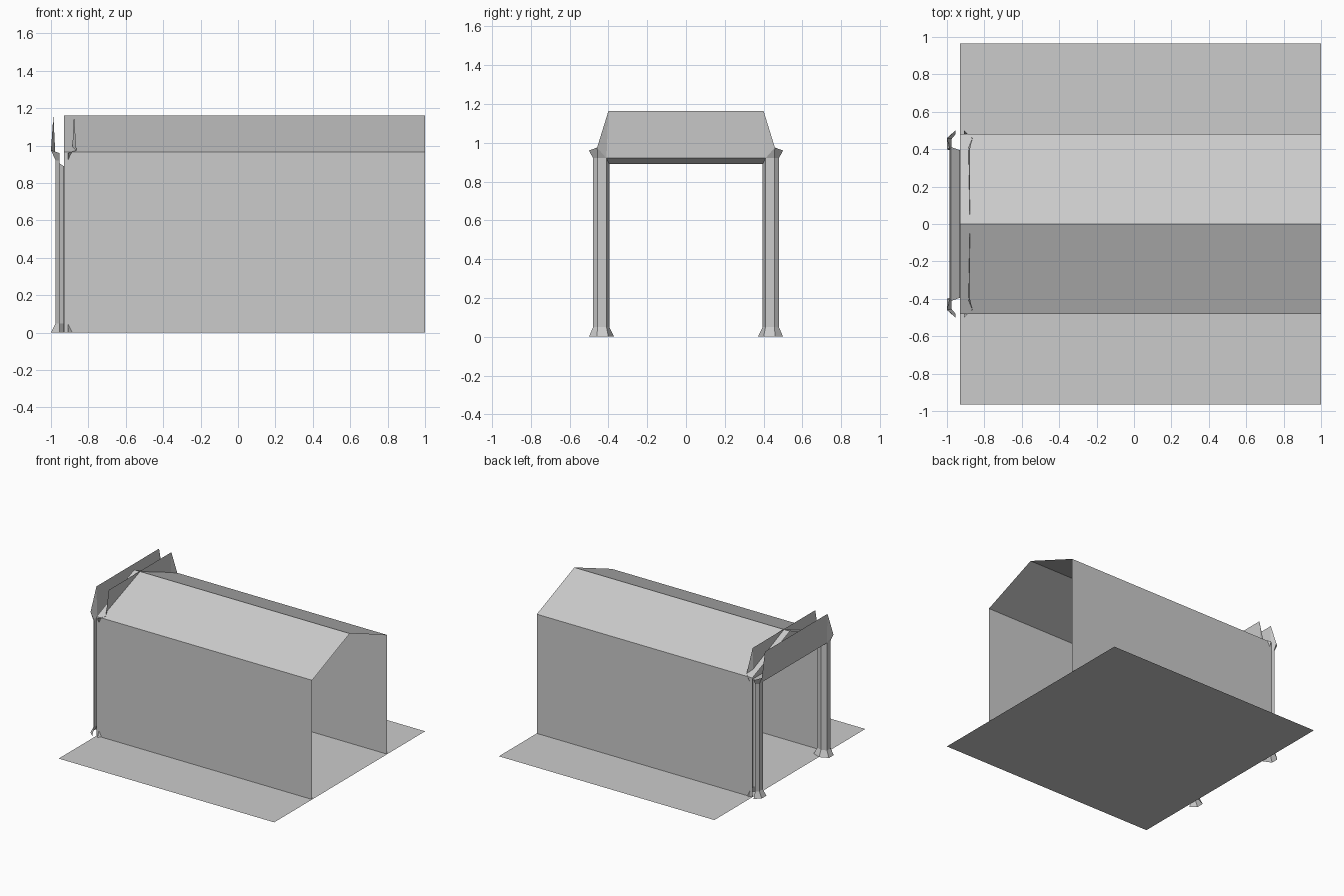
import bpy
import bmesh

cube = bpy.data.objects.get("Cube")
if cube:
    bpy.data.objects.remove(cube)

grey = bpy.data.materials.new("plain_grey")
grey.use_nodes = True
grey.diffuse_color = (0.6, 0.6, 0.6, 1)
grey.node_tree.nodes["Principled BSDF"].inputs["Base Color"].default_value = (0.6, 0.6, 0.6, 1)

FRAME_X = -0.932          # middle plane of the door frame
BACK, FRONT = -0.93, 1.0  # ends of the tunnel along x
EAVE, RIDGE, HALF = 0.965, 1.16, 0.48


def make_sheet(name, polygons, mirror=(False, False), x=0.0):
    """Object of flat sheets; mirror reflects it in its own x and y planes."""
    bm = bmesh.new()
    for poly in polygons:
        bm.faces.new([bm.verts.new(p) for p in poly])
    bmesh.ops.remove_doubles(bm, verts=bm.verts, dist=0.0001)
    bmesh.ops.recalc_face_normals(bm, faces=bm.faces)
    mesh = bpy.data.meshes.new(name)
    bm.to_mesh(mesh)
    bm.free()
    mesh.materials.append(grey)
    obj = bpy.data.objects.new(name, mesh)
    obj.location.x = x
    bpy.context.collection.objects.link(obj)
    if any(mirror):
        mod = obj.modifiers.new("mirror", 'MIRROR')
        mod.use_axis = (mirror[0], mirror[1], False)
        mod.merge_threshold = 0.0001
    return obj


def strip(lower, upper):
    """Quads joining two rows of points."""
    return [(lower[i], lower[i + 1], upper[i + 1], upper[i])
            for i in range(len(lower) - 1)]


def extrude_x(profile):
    return strip([(BACK, y, z) for y, z in profile],
                 [(FRONT, y, z) for y, z in profile])


# Ground sheet, walls and pitched roof
make_sheet("floor", extrude_x([(-0.965, 0), (0.965, 0)]))
make_sheet("side_walls", extrude_x([(HALF, 0), (HALF, EAVE)]), (False, True))
make_sheet("roof", extrude_x([(-HALF, EAVE), (0, RIDGE), (HALF, EAVE)]))

# Door posts: inner jamb, face and chamfered corner, flared at the foot
foot = [(0, 0.37, 0), (-0.068, 0.40, 0), (-0.068, 0.46, 0), (-0.023, 0.50, 0)]
plan = [(0, 0.395), (-0.043, 0.41), (-0.043, 0.455), (-0.023, 0.479)]
ankle = [(x, y, 0.05) for x, y in plan]
head = [(x, y, z) for (x, y), z in zip(plan, (0.89, 0.92, 0.92, 0.92))]
make_sheet("door_posts", strip(foot, ankle) + strip(ankle, head), (True, True), FRAME_X)

# Lintel: sloped underside and outward-leaning panel
reveal = [(0, 0, 0.89), head[0]]
edge = [(-0.043, 0, 0.92), head[1]]
crest = [(-0.055, 0, 1.163), (-0.055, 0.40, 1.163)]
make_sheet("lintel", strip(reveal, edge) + strip(edge, crest), (True, True), FRAME_X)

# Flared corner ears beside the lintel
tip, wing = (-0.068, 0.458, 0.975), (-0.023, 0.50, 0.96)
make_sheet("lintel_ears", [(head[1], tip, crest[1]),
                           (head[1], head[2], tip),
                           (head[2], head[3], wing, tip)], (True, True), FRAME_X)
